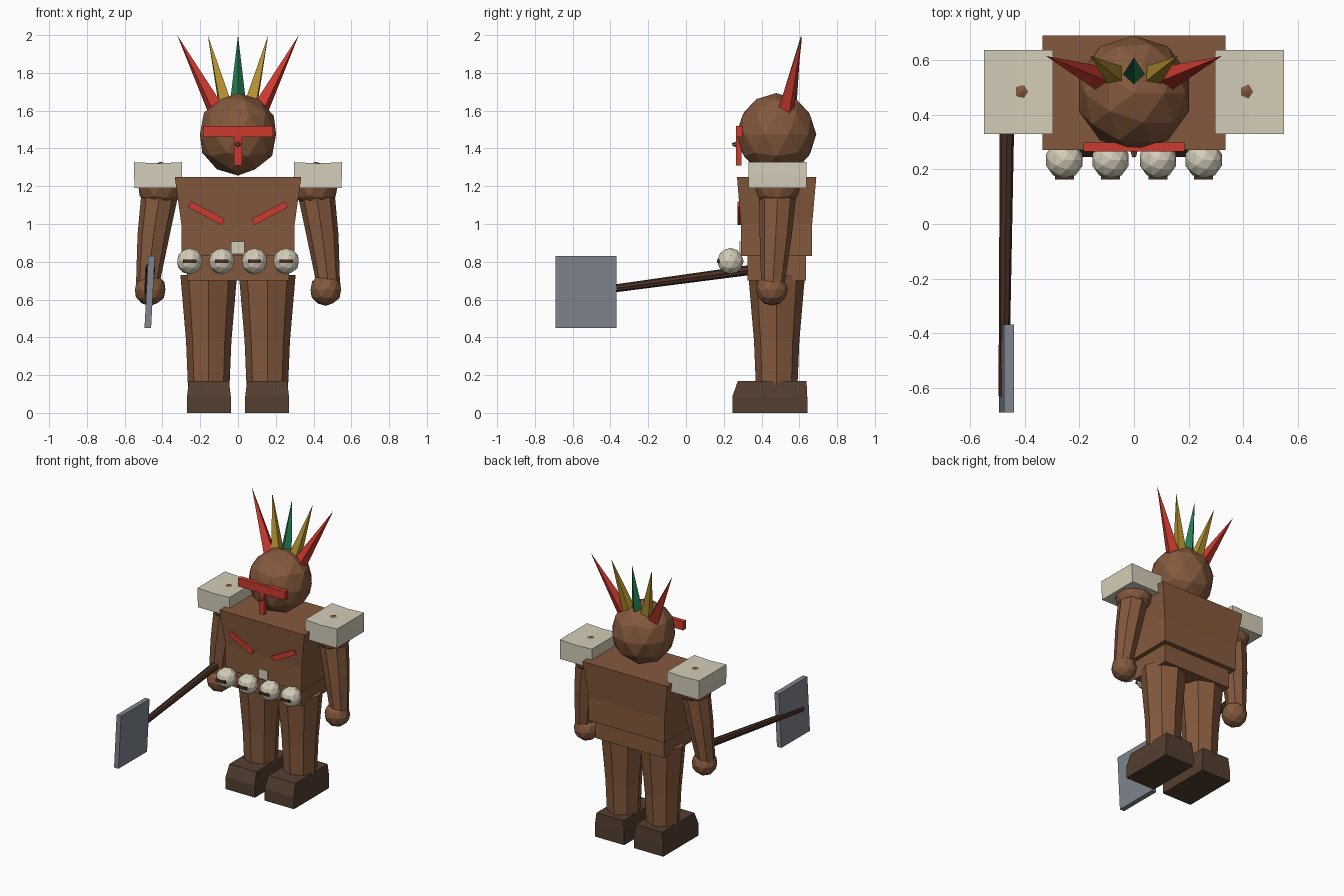
import bpy, bmesh, math
from mathutils import Vector, Matrix

if "Cube" in bpy.data.objects:
    bpy.data.objects.remove(bpy.data.objects["Cube"])


def mat(name, r, g, b):
    m = bpy.data.materials.new(name)
    lin = lambda c: (c / 255 / 12.92) if c < 11 else ((c / 255 + 0.055) / 1.055) ** 2.4
    m.diffuse_color = (lin(r), lin(g), lin(b), 1)
    m.use_nodes = True
    m.node_tree.nodes["Principled BSDF"].inputs["Base Color"].default_value = m.diffuse_color
    return m


BROWN = mat("brown clay", 132, 89, 61)
BOOT = mat("dark boot brown", 84, 62, 48)
WOOD = mat("dark wood", 74, 48, 36)
BONE = mat("bone", 212, 205, 184)
RED = mat("red paint", 204, 58, 46)
GOLD = mat("gold feather", 180, 146, 48)
GREEN = mat("green feather", 36, 125, 80)
STEEL = mat("grey steel", 128, 133, 143)


def finish(name, bm, material):
    bmesh.ops.recalc_face_normals(bm, faces=bm.faces)
    me = bpy.data.meshes.new(name)
    bm.to_mesh(me)
    bm.free()
    me.materials.append(material)
    ob = bpy.data.objects.new(name, me)
    bpy.context.collection.objects.link(ob)
    return ob


def box(name, x, y, z, material, rot=None):
    """Box from ranges, optionally rotated about its centre."""
    bm = bmesh.new()
    bmesh.ops.create_cube(bm, size=1)
    size = [b - a for a, b in (x, y, z)]
    centre = Vector([(a + b) / 2 for a, b in (x, y, z)])
    bmesh.ops.scale(bm, vec=size, verts=bm.verts)
    if rot:
        bmesh.ops.rotate(bm, matrix=rot, verts=bm.verts)
    bmesh.ops.translate(bm, vec=centre, verts=bm.verts)
    return finish(name, bm, material)


def ball(name, centre, r, material, stretch=1):
    bm = bmesh.new()
    bmesh.ops.create_icosphere(bm, subdivisions=2, radius=r)
    bmesh.ops.scale(bm, vec=(1, 1, stretch), verts=bm.verts)
    bmesh.ops.translate(bm, vec=centre, verts=bm.verts)
    return finish(name, bm, material)


def loft(name, rings, material):
    """Skin a stack of equal-length point loops and cap both ends."""
    bm = bmesh.new()
    loops = [[bm.verts.new(p) for p in ring] for ring in rings]
    n = len(loops[0])
    for a, b in zip(loops, loops[1:]):
        for i in range(n):
            j = (i + 1) % n
            bm.faces.new((a[i], a[j], b[j], b[i]))
    bm.faces.new(loops[0])
    bm.faces.new(loops[-1])
    return finish(name, bm, material)


def octagon(x, y, z, r):
    return [(x + r * math.cos(k * math.pi / 4), y + r * math.sin(k * math.pi / 4), z)
            for k in range(8)]


def rect(x0, x1, y0, y1, z):
    return [(x0, y0, z), (x1, y0, z), (x1, y1, z), (x0, y1, z)]


def cone(name, a, b, r1, r2, sides, material):
    """Tapered rod or spike from point a to point b."""
    a, b = Vector(a), Vector(b)
    d = b - a
    bm = bmesh.new()
    bmesh.ops.create_cone(bm, cap_ends=True, segments=sides, radius1=r1, radius2=r2, depth=d.length)
    m = Matrix.Translation((a + b) / 2) @ d.to_track_quat('Z', 'Y').to_matrix().to_4x4()
    bmesh.ops.transform(bm, matrix=m, verts=bm.verts)
    bmesh.ops.remove_doubles(bm, verts=bm.verts, dist=1e-5)
    return finish(name, bm, material)


# torso flares towards the top, with a narrower hip block below
loft("torso", [rect(-.30, .30, .29, .668, .83), rect(-.30, .30, .29, .668, 1.0),
               rect(-.335, .335, .27, .69, 1.25)], BROWN)
box("hips", (-.27, .27), (.325, .635), (.70, .84), BROWN)

# head, nose and face paint
ball("head", (0, .478, 1.475), .212, BROWN, 1.03)
cone("nose", (0, .30, 1.425), (0, .245, 1.42), .025, .008, 6, BROWN)
box("brow_bar", (-.185, .185), (.265, .298), (1.46, 1.52), RED)
box("nose_bar", (-.02, .02), (.265, .295), (1.31, 1.46), RED)

# feather crest
cone("feather_middle", (0, .54, 1.62), (0, .61, 2.0), .045, 0, 4, GREEN)

for side, s in (("right", 1), ("left", -1)):
    cone("feather_inner_" + side, (s * .065, .54, 1.62), (s * .16, .615, 2.0), .045, 0, 4, GOLD)
    cone("feather_outer_" + side, (s * .115, .53, 1.6), (s * .322, .615, 2.0), .047, 0, 4, RED)

    # leg and boot
    loft("leg_" + side, [octagon(s * .155, .48, z, r) for z, r in
                         ((.14, .11), (.38, .12), (.73, .15))], BROWN)
    x0, x1 = sorted((s * .038, s * .27))
    loft("boot_" + side, [rect(x0, x1, .245, .642, 0), rect(x0, x1, .245, .642, .085),
                          rect(x0 + .01, x1 - .01, .275, .638, .17)], BOOT)

    # arm, hand and shoulder
    loft("arm_" + side, [octagon(s * x, y, z, r) for x, y, z, r in
                         ((.478, .46, .68, .062), (.447, .475, .94, .085),
                          (.415, .485, 1.15, .098))], BROWN)
    ball("hand_" + side, (s * .465, .455, .652), .085, BROWN)
    ball("shoulder_" + side, (s * .41, .485, 1.205), .124, BROWN)

    # shoulder pad, slightly hollowed on top
    pad = box("shoulder_pad_" + side, sorted((s * .297, s * .55)), (.33, .637), (1.19, 1.327), BONE)
    bm = bmesh.new()
    bm.from_mesh(pad.data)
    bmesh.ops.subdivide_edges(bm, edges=bm.edges, cuts=1, use_grid_fill=True)
    for v in bm.verts:
        if v.co.z > 1.3 and abs(abs(v.co.x) - .4235) < .01:
            v.co.z -= .006
        if v.co.z < 1.2:
            v.co.x -= s * .003
    bm.to_mesh(pad.data)
    bm.free()

    # chest stripe
    box("chest_stripe_" + side, (s * .168 - .1, s * .168 + .1), (.272, .292), (1.04, 1.075), RED,
        Matrix.Rotation(-s * math.radians(28), 3, 'Y'))

# belt of round charms with a buckle
box("buckle", (-.037, .035), (.282, .30), (.84, .907), BONE)
for i, x in enumerate((-.255, -.086, .088, .255), 1):
    ball(f"belt_charm_{i}", (x, .235, .803), .07, BONE)
    box(f"charm_mouth_{i}", (x - .035, x + .035), (.163, .19), (.793, .811), WOOD)

# axe held in one hand
cone("axe_handle", (-.464, .45, .771), (-.477, -.63, .625), .027, .019, 8, WOOD)
blade = [rect(-.495, -.46, -.69, -.368, .45), rect(-.475, -.44, -.69, -.368, .83)]
loft("axe_blade", blade, STEEL)
